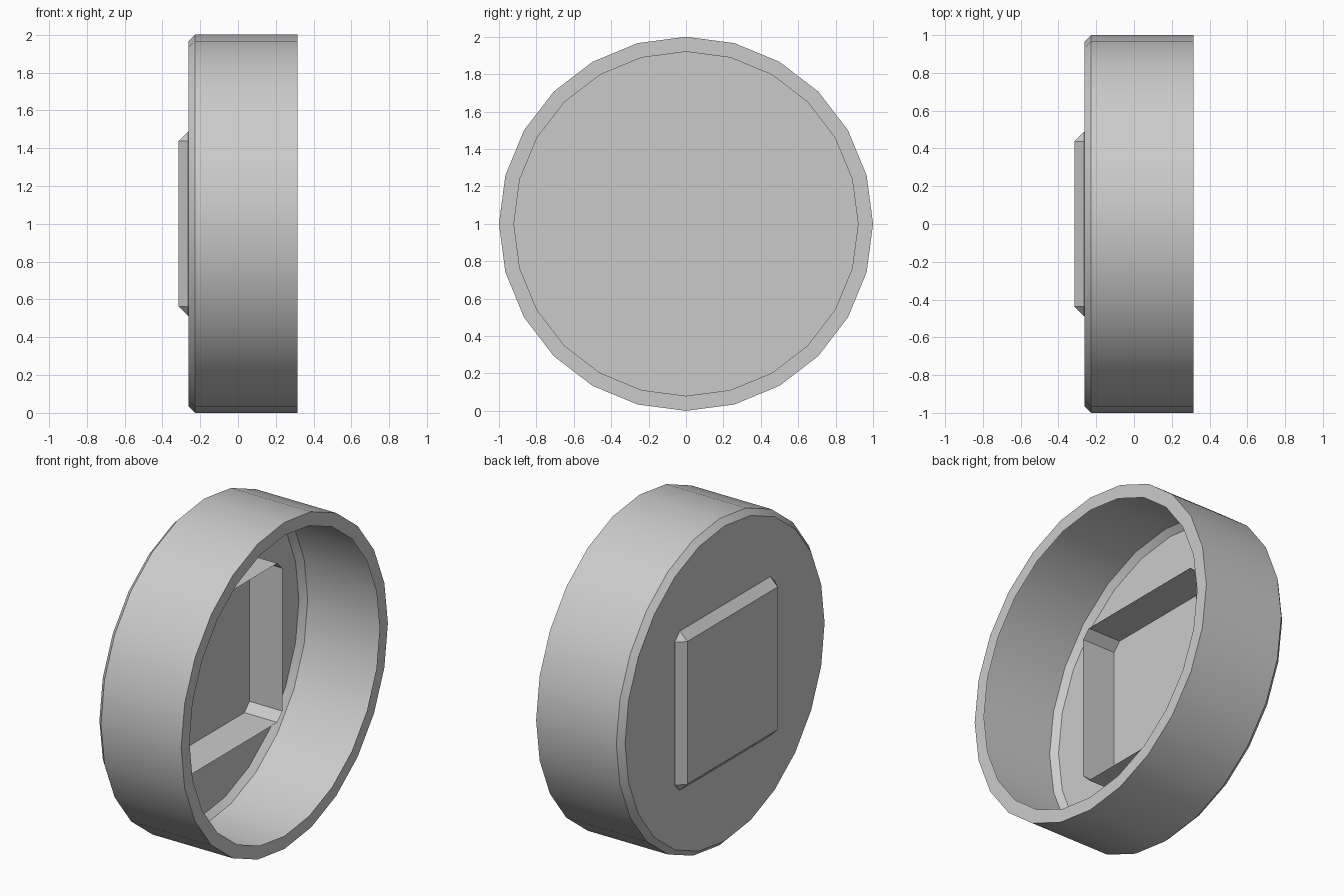
import bpy, bmesh, math
from mathutils import Matrix

if "Cube" in bpy.data.objects:
    bpy.data.objects.remove(bpy.data.objects["Cube"])

SIDES = 24
BACK, FLOOR, FRONT = -0.315, -0.263, 0.315   # x positions along the axis


def finish(name, bm):
    mesh = bpy.data.meshes.new(name)
    bm.to_mesh(mesh)
    bm.free()
    ob = bpy.data.objects.new(name, mesh)
    ob.location.z = 1
    bpy.context.collection.objects.link(ob)
    bpy.ops.object.select_all(action='DESELECT')
    ob.select_set(True)
    bpy.context.view_layer.objects.active = ob
    bpy.ops.object.shade_smooth_by_angle(angle=math.radians(30))
    return ob


# round shell: flat back, chamfer, straight wall, thin front lip
bm = bmesh.new()
profile = [(FLOOR, 0.965), (FLOOR + 0.035, 1.0), (FRONT, 1.0), (FRONT, 0.92)]
rings = []
for x, r in profile:
    angles = [2 * math.pi * i / SIDES for i in range(SIDES)]
    rings.append([bm.verts.new((x, r * math.cos(a), r * math.sin(a))) for a in angles])
bm.faces.new(rings[0])
for a, b in zip(rings, rings[1:]):
    for i in range(SIDES):
        j = (i + 1) % SIDES
        bm.faces.new((a[i], a[j], b[j], b[i]))
bmesh.ops.recalc_face_normals(bm, faces=bm.faces)
finish("round_shell", bm)

# square box through the back, bevelled, open towards the front
bm = bmesh.new()
HALF, BEVEL, OPEN_END = 0.487, 0.05, -0.04
length = OPEN_END + BEVEL - BACK
bmesh.ops.create_cube(bm, size=1, matrix=Matrix.Translation((BACK + length / 2, 0, 0))
                      @ Matrix.Diagonal((length, 2 * HALF, 2 * HALF, 1)))
bmesh.ops.bevel(bm, geom=bm.edges[:], offset=BEVEL, segments=1,
                profile=0.5, affect='EDGES')
bmesh.ops.recalc_face_normals(bm, faces=bm.faces)
front = [f for f in bm.faces if f.calc_center_median().x > OPEN_END + 0.005]
bmesh.ops.delete(bm, geom=front, context='FACES')
finish("square_box", bm)
